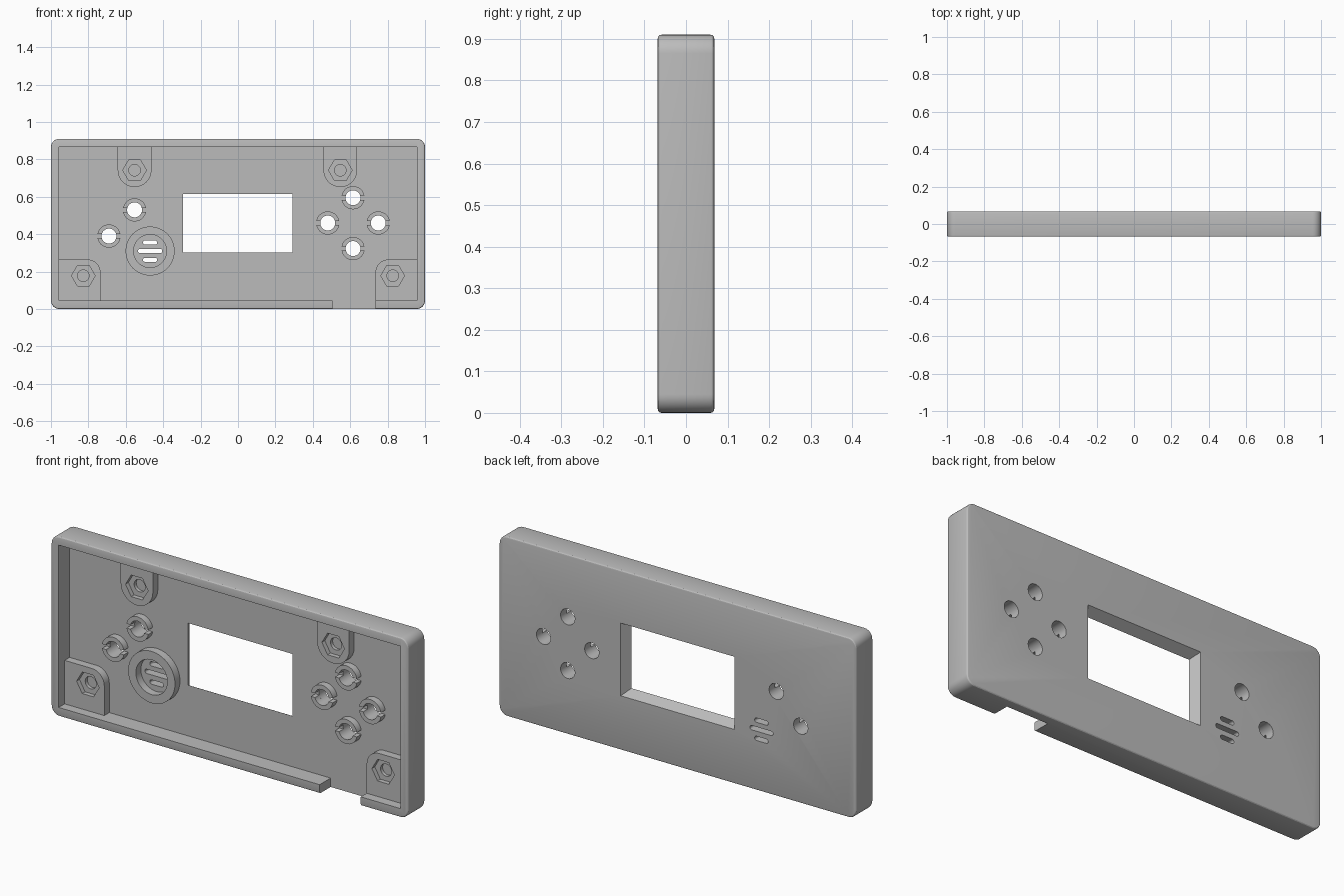
import bpy, bmesh
from math import sin, cos, pi, asin

if "Cube" in bpy.data.objects:
    bpy.data.objects.remove(bpy.data.objects["Cube"])

# Single plastic colour
grey = bpy.data.materials.new("grey plastic")
grey.use_nodes = True
colour = (0.5, 0.5, 0.5, 1)
grey.diffuse_color = colour
grey.node_tree.nodes["Principled BSDF"].inputs["Base Color"].default_value = colour

FRONT, BOSS, FLOOR, BACK = -0.068, -0.02, 0.02, 0.068
SINK = 0.004   # overlap into neighbouring parts


def arc(cx, cz, r, a0, a1, n):
    return [(cx + r * cos(a0 + (a1 - a0) * i / n),
             cz + r * sin(a0 + (a1 - a0) * i / n)) for i in range(n + 1)]


def circle(cx, cz, r, n=40):
    return arc(cx, cz, r, 0, 2 * pi, n)[:-1]


def rect(x0, x1, z0, z1):
    return [(x0, z0), (x1, z0), (x1, z1), (x0, z1)]


def rounded_rect(x0, x1, z0, z1, r, n=8):
    centres = [(x1 - r, z1 - r), (x0 + r, z1 - r), (x0 + r, z0 + r), (x1 - r, z0 + r)]
    return [p for i, (cx, cz) in enumerate(centres)
            for p in arc(cx, cz, r, i * pi / 2, (i + 1) * pi / 2, n)]


def prism(name, outline, y0, y1, back_outline=None):
    """Loft an x-z outline from y0 to y1."""
    bm = bmesh.new()
    near = [bm.verts.new((x, y0, z)) for x, z in outline]
    far = [bm.verts.new((x, y1, z)) for x, z in (back_outline or outline)]
    bm.faces.new(near)
    bm.faces.new(far[::-1])
    for i in range(len(near)):
        j = (i + 1) % len(near)
        bm.faces.new((near[i], far[i], far[j], near[j]))
    bmesh.ops.recalc_face_normals(bm, faces=bm.faces)
    mesh = bpy.data.meshes.new(name)
    bm.to_mesh(mesh)
    bm.free()
    mesh.materials.append(grey)
    obj = bpy.data.objects.new(name, mesh)
    bpy.context.collection.objects.link(obj)
    return obj


def finish(obj, cutters=()):
    """Subtract the cutters, bake the modifiers and shade."""
    for c in cutters:
        m = obj.modifiers.new("cut", "BOOLEAN")
        m.operation, m.solver, m.object = "DIFFERENCE", "EXACT", c
        c.hide_render = True
    bpy.context.view_layer.update()
    baked = bpy.data.meshes.new_from_object(
        obj.evaluated_get(bpy.context.evaluated_depsgraph_get()))
    obj.modifiers.clear()
    obj.data = baked
    for c in cutters:
        bpy.data.objects.remove(c)
    bpy.ops.object.select_all(action="DESELECT")
    obj.select_set(True)
    bpy.context.view_layer.objects.active = obj
    bpy.ops.object.shade_smooth_by_angle(angle=0.5)


# Layout
buttons = [(-0.553, 0.53), (-0.69, 0.39), (0.615, 0.595),
           (0.48, 0.46), (0.75, 0.46), (0.615, 0.323)]
BUTTON_R, COLLAR_R, SLIT = 0.04, 0.062, 0.011
SPK_X, SPK_Z = -0.47, 0.31

# Tray-shaped housing with softened outer edges
housing = prism("housing", rounded_rect(-1, 1, 0, 0.91, 0.045), FRONT, BACK)
bevel = housing.modifiers.new("edge", "BEVEL")
bevel.width, bevel.segments, bevel.angle_limit = 0.009, 3, 1.0

cuts = [prism("cut_cavity", rect(-0.957, 0.957, 0.045, 0.867), -0.2, FLOOR),
        prism("cut_cable_notch", rect(0.505, 0.735, -0.1, 0.06), -0.2, FLOOR)]


# Window flaring toward the back face
def window(y):
    flare = 0.027 * (y - FLOOR) / (BACK - FLOOR)
    return rect(-0.293 - flare, 0.291 + flare, 0.302 - flare, 0.616 + flare)


y0, y1 = FLOOR - 0.01, BACK + 0.02
cuts.append(prism("cut_window", window(y0), y0, y1, window(y1)))

# Button holes and sound slots
for x, z in buttons:
    cuts.append(prism("cut_button", circle(x, z, BUTTON_R), -0.01, 0.1))
for dz, half in ((-0.047, 0.038), (0, 0.065), (0.045, 0.038)):
    slot = rounded_rect(SPK_X - half, SPK_X + half,
                        SPK_Z + dz - 0.011, SPK_Z + dz + 0.011, 0.0105, 5)
    cuts.append(prism("cut_sound_slot", slot, -0.01, 0.1))
finish(housing, cuts)

# Split collars around the button holes
for i, (x, z) in enumerate(buttons, 1):
    a, b = asin(SLIT / COLLAR_R), asin(SLIT / BUTTON_R)
    for side, turn in (("upper", 0), ("lower", pi)):
        outline = (arc(x, z, COLLAR_R, a + turn, pi - a + turn, 18)
                   + arc(x, z, BUTTON_R, pi - b + turn, b + turn, 18))
        finish(prism(f"button_collar_{i}_{side}", outline, -0.015, FLOOR + SINK))

# Round speaker seat
finish(prism("speaker_ring", circle(SPK_X, SPK_Z, 0.131, 64), BOSS, FLOOR + SINK),
       [prism("cut_speaker", circle(SPK_X, SPK_Z, 0.088, 64), -0.1, 0.1)])


# Screw bosses with a hexagonal nut pocket and a blind hole
def boss(name, outline, x, z):
    finish(prism(name, outline, BOSS, FLOOR + SINK),
           [prism("cut_nut", circle(x, z, 0.063, 6), -0.1, 0.003),
            prism("cut_screw", circle(x, z, 0.031, 28), -0.05, 0.1)])


for side, s, top_x in (("right", -1, -0.553), ("left", 1, 0.547)):
    tongue = arc(top_x, 0.742, 0.09, pi, 2 * pi, 24)
    tongue += [(top_x + 0.09, 0.867 + SINK), (top_x - 0.09, 0.867 + SINK)]
    boss(f"top_boss_{side}", tongue, top_x, 0.742)

    corner = arc(0.805, 0.195, 0.07, pi / 2, pi, 12)
    corner += [(0.735, 0.045 - SINK), (0.957 + SINK, 0.045 - SINK), (0.957 + SINK, 0.265)]
    boss(f"bottom_boss_{side}", [(s * x, z) for x, z in corner], s * 0.827, 0.178)
